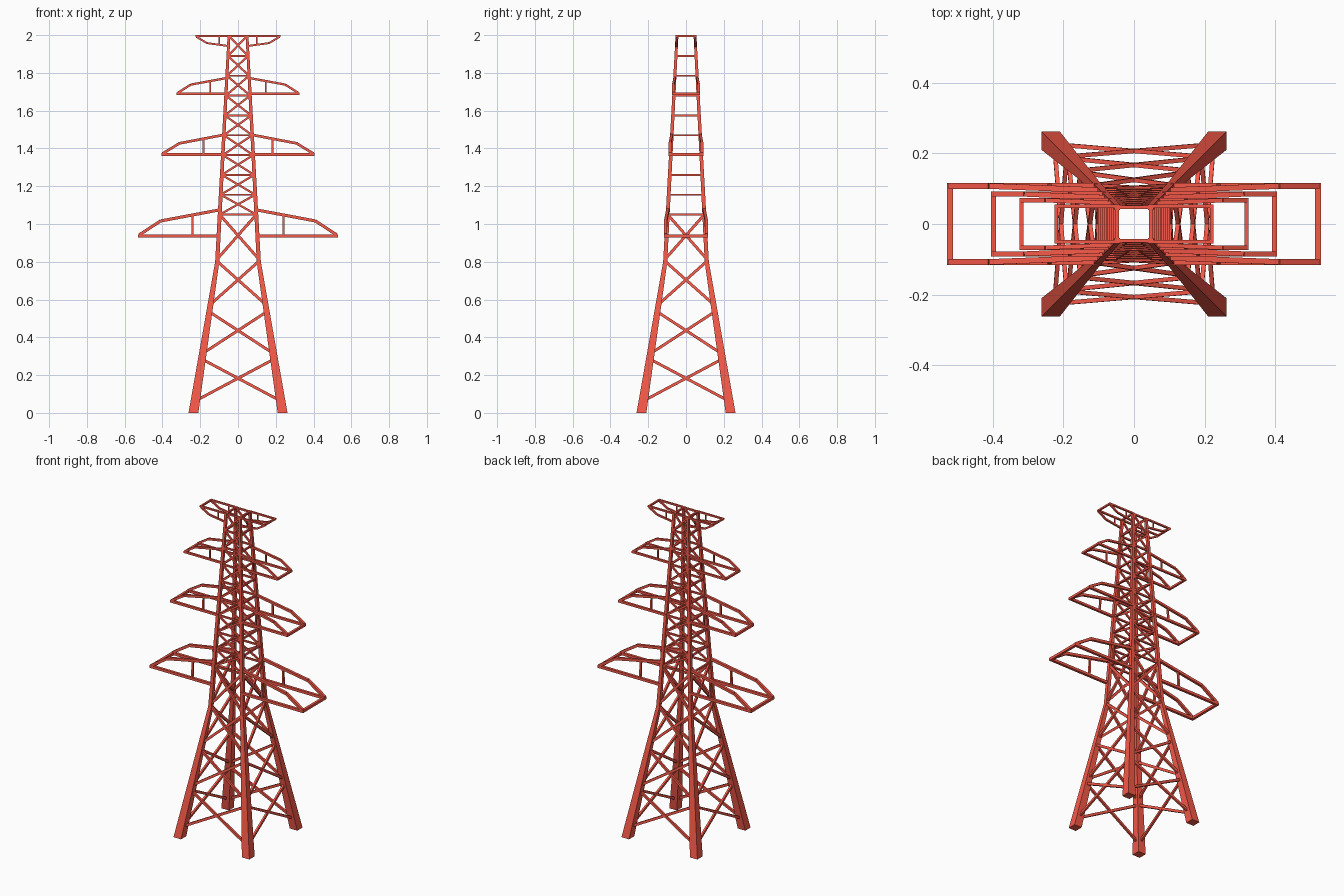
import bpy, bmesh
from mathutils import Vector

if "Cube" in bpy.data.objects:
    bpy.data.objects.remove(bpy.data.objects["Cube"])

red = bpy.data.materials.new("red_paint")
red.diffuse_color = (0.92, 0.1, 0.065, 1)
red.use_nodes = True
red.node_tree.nodes["Principled BSDF"].inputs["Base Color"].default_value = red.diffuse_color

# Tower taper: height, outer half-width, leg thickness
PROFILE = [(0, 0.262, 0.052), (0.8, 0.121, 0.022), (2.0, 0.055, 0.015)]


def mid(z):
    """Distance of the leg centreline from the tower axis at height z."""
    for (z0, o0, w0), (z1, o1, w1) in zip(PROFILE, PROFILE[1:]):
        if z <= z1:
            t = (z - z0) / (z1 - z0)
            return o0 + (o1 - o0) * t - (w0 + (w1 - w0) * t) / 2


def loft(bm, rings):
    vs = [[bm.verts.new(p) for p in r] for r in rings]
    n = len(vs[0])
    for a, b in zip(vs, vs[1:]):
        for i in range(n):
            j = (i + 1) % n
            bm.faces.new((a[i], a[j], b[j], b[i]))
    bm.faces.new(vs[0][::-1])
    bm.faces.new(vs[-1])


def beam(bm, a, b, w, ref=(0, 1, 0), depth=None):
    """Bar from a to b, w wide; depth is its size along ref (square if omitted)."""
    a, b = Vector(a), Vector(b)
    d = (b - a).normalized()
    u = d.cross(Vector(ref)).normalized()
    v = d.cross(u).normalized() * (depth or w) / 2
    u *= w / 2
    loft(bm, [[p + u * i + v * j for i, j in ((-1, -1), (1, -1), (1, 1), (-1, 1))]
              for p in (a, b)])


def finish(bm, name, mx=False, my=False):
    bmesh.ops.recalc_face_normals(bm, faces=bm.faces)
    me = bpy.data.meshes.new(name)
    bm.to_mesh(me)
    bm.free()
    me.materials.append(red)
    ob = bpy.data.objects.new(name, me)
    bpy.context.collection.objects.link(ob)
    if mx or my:
        m = ob.modifiers.new("Mirror", 'MIRROR')
        m.use_axis = (mx, my, False)
        m.use_mirror_merge = False


# Four tapered legs
bm = bmesh.new()
loft(bm, [[(o, o, z), (o - w, o, z), (o - w, o - w, z), (o, o - w, z)]
          for z, o, w in PROFILE])
finish(bm, "legs", True, True)


def cross(bm, z0, z1, w, side=False):
    a, b = mid(z0), mid(z1)
    for s in (-1, 1):
        if side:
            beam(bm, (a, s * a, z0), (b, -s * b, z1), w, (1, 0, 0), w * 0.8)
        else:
            beam(bm, (s * a, a, z0), (-s * b, b, z1), w, (0, 1, 0), w * 0.8)


# Cross bracing of the lower tower on all four faces
front, side = bmesh.new(), bmesh.new()
for z0, z1 in ((0.063, 0.285), (0.315, 0.535), (0.575, 0.802), (0.815, 1.05)):
    cross(front, z0, z1, 0.015)
    cross(side, z0, z1, 0.015, True)
finish(front, "lower_front_back_braces", my=True)
finish(side, "lower_side_braces", mx=True)

# Upper tower: crosses front and back, rungs on all faces
levels = [1.05 + i * (1.995 - 1.05) / 9 for i in range(10)]
front, side = bmesh.new(), bmesh.new()
for i, z in enumerate(levels):
    m = mid(z)
    beam(front, (-m, m, z), (m, m, z), 0.010)
    beam(side, (m, -m, z), (m, m, z), 0.010, (1, 0, 0))
    if i < 9:
        cross(front, z, levels[i + 1], 0.011)
finish(front, "upper_front_back_lattice", my=True)
finish(side, "upper_side_rungs", mx=True)

# Arms: name, straight chord z, tip x, bent chord root z, knee, tip z, post x, bar size
ARMS = [("lower_arm", 0.937, 0.522, 1.075, (0.41, 1.016), 0.943, 0.24, 0.016),
        ("middle_arm", 1.368, 0.399, 1.472, (0.31, 1.427), 1.373, 0.182, 0.014),
        ("upper_arm", 1.690, 0.319, 1.773, (0.25, 1.738), 1.694, 0.148, 0.012),
        ("top_arm", 1.995, 0.220, 1.942, (0.165, 1.958), 1.991, 0.10, 0.010)]
for name, z, tip, zr, (kx, kz), zt, px, w in ARMS:
    root, yr = mid(z), mid(zr)
    y = root + 0.3 * w
    t = (px - yr) / (kx - yr)
    bm = bmesh.new()
    beam(bm, (root, y, z), (tip, y, z), w)
    beam(bm, (yr, yr, zr), (kx, y, kz), w)
    beam(bm, (kx, y, kz), (tip, y, zt), w)
    beam(bm, (px, y, z), (px, yr + (y - yr) * t, zr + (kz - zr) * t), w * 0.7)
    finish(bm, name + "_trusses", True, True)
    bm = bmesh.new()
    beam(bm, (tip, -y - w / 2, z), (tip, y + w / 2, z), w, (1, 0, 0))
    finish(bm, name + "_tip_bars", mx=True)
